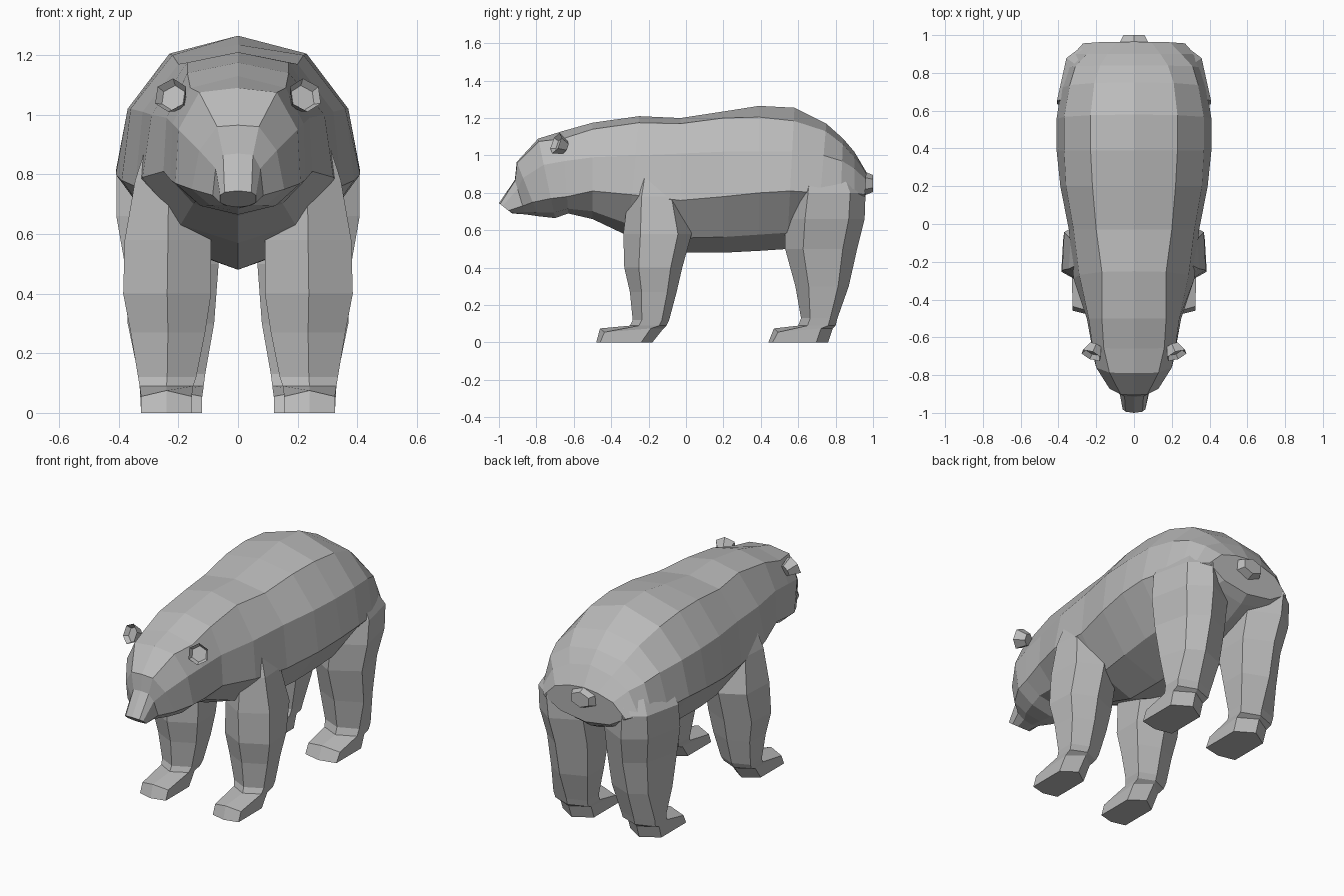
import bpy, bmesh, math
from mathutils import Vector, Matrix

if "Cube" in bpy.data.objects:
    bpy.data.objects.remove(bpy.data.objects["Cube"])

fur = bpy.data.materials.new("grey_fur")
fur.diffuse_color = (0.5, 0.5, 0.5, 1)
fur.use_nodes = True
fur.node_tree.nodes["Principled BSDF"].inputs["Base Color"].default_value = fur.diffuse_color


def finish(name, bm):
    bmesh.ops.recalc_face_normals(bm, faces=bm.faces)
    me = bpy.data.meshes.new(name)
    bm.to_mesh(me)
    bm.free()
    me.materials.append(fur)
    ob = bpy.data.objects.new(name, me)
    bpy.context.collection.objects.link(ob)
    return ob


def loft(name, rings):
    """Skin a list of equal-length closed rings and cap both ends."""
    bm = bmesh.new()
    vs = [[bm.verts.new(p) for p in r] for r in rings]
    n = len(vs[0])
    for a, b in zip(vs, vs[1:]):
        for i in range(n):
            j = (i + 1) % n
            bm.faces.new((a[i], a[j], b[j], b[i]))
    bm.faces.new(vs[0])
    bm.faces.new(vs[-1])
    return finish(name, bm)


# Sections: y top, y bottom, z top, then half width / z of
# back edge, flank and belly edge, then z bottom
head = [
    (-1.0, -.93, .745, .045, .74, .06, .73, .06, .705, .69),
    (-.915, -.86, .87, .05, .865, .075, .82, .085, .73, .685),
    (-.905, -.79, .965, .07, .96, .13, .88, .155, .75, .675),
    (-.79, -.70, 1.09, .13, 1.075, .20, .95, .21, .77, .665),
    (-.66, -.63, 1.13, .16, 1.09, .22, .97, .225, .78, .69),
]
torso = [
    (-.50, -.50, 1.175, .17, 1.14, .24, .99, .25, .81, .66),
    (-.25, -.31, 1.21, .17, 1.175, .29, 1.0, .32, .79, .57),
    (-.03, -.03, 1.20, .20, 1.17, .32, 1.01, .345, .76, .48),
    (.20, .20, 1.235, .22, 1.20, .36, 1.02, .39, .78, .48),
    (.39, .39, 1.265, .23, 1.205, .37, 1.02, .41, .80, .49),
    (.58, .54, 1.255, .23, 1.185, .37, 1.02, .41, .81, .50),
    (.75, .70, 1.17, .21, 1.13, .34, 1.0, .385, .80, .57),
    (.84, .82, 1.09, .18, 1.06, .31, .97, .355, .80, .62),
    (.90, .90, 1.02, .14, .99, .25, .93, .32, .80, .66),
    (.965, .95, .91, .09, .90, .19, .87, .27, .79, .70),
]


def body_ring(s):
    yt, yb, zt, w1, z1, w2, z2, w3, z3, zb = s
    half = [(w1, z1), (w2, z2), (w3, z3), (w3 * .6, zb + .28 * (z3 - zb))]
    pts = [(0, zt)] + half + [(0, zb)] + [(-x, z) for x, z in reversed(half)]
    return [(x, yt + (yb - yt) * (zt - z) / (zt - zb), z) for x, z in pts]


loft("body_and_head", [body_ring(s) for s in head + torso])


# Six-sided leg sections: z, y front, y back, x inner, x outer
def leg_ring(s, side, taper):
    z, yf, yb, xi, xo = s
    d, xc = yb - yf, (xi + xo) / 2
    toe = z < .085                      # paws are squarer at the front
    f = .07 if toe else .25
    t = 0 if z < .2 else taper
    drop = .02 if toe and z > .01 else 0
    pts = [(xc, yf, z), (xo, yf + f * d, z - drop), (xo - t, yf + .8 * d, z),
           (xc, yb, z), (xi, yf + .8 * d, z), (xi, yf + f * d, z - drop)]
    return [(side * x, y, zz) for x, y, zz in pts]


front_leg = [
    (.95, -.27, -.03, .15, .29), (.78, -.31, -.02, .12, .345),
    (.58, -.335, .03, .09, .38), (.40, -.33, -.02, .09, .385),
    (.27, -.30, -.05, .11, .36), (.12, -.285, -.09, .14, .335),
    (.09, -.30, -.105, .15, .33), (.075, -.46, -.12, .155, .325),
    (0, -.48, -.18, .155, .325),
]
rear_leg = [
    (.95, .60, .88, .12, .33), (.80, .55, .96, .09, .408),
    (.66, .53, .955, .07, .408), (.50, .53, .915, .065, .38),
    (.30, .585, .87, .08, .37), (.13, .615, .81, .11, .335),
    (.09, .60, .80, .115, .33), (.075, .47, .785, .12, .328),
    (0, .44, .76, .12, .325),
]
for side, label in ((1, "left"), (-1, "right")):
    loft(label + "_front_leg", [leg_ring(s, side, .01) for s in front_leg])
    loft(label + "_rear_leg", [leg_ring(s, side, .05) for s in rear_leg])

    # Ear: short hexagonal cup facing forward and outward
    bm = bmesh.new()
    bmesh.ops.create_cone(bm, cap_ends=True, segments=6,
                          radius1=.035, radius2=.06, depth=.06)
    cup = max(bm.faces, key=lambda f: f.calc_center_median().z)
    bmesh.ops.inset_region(bm, faces=[cup], thickness=.016, depth=0)
    bmesh.ops.translate(bm, verts=cup.verts, vec=(0, 0, -.025))
    facing = Vector((side * .35, -.85, .35)).to_track_quat('Z', 'Y')
    bm.transform(Matrix.Translation((side * .215, -.67, 1.055))
                 @ facing.to_matrix().to_4x4())
    finish(label + "_ear", bm)

# Stubby tail
bm = bmesh.new()
bmesh.ops.create_cone(bm, cap_ends=True, segments=6,
                      radius1=.11, radius2=.065, depth=.08)
bm.transform(Matrix.Translation((0, .96, .85)) @ Matrix.Diagonal((1, 1, .7, 1))
             @ Matrix.Rotation(-math.pi / 2, 4, 'X'))
finish("tail", bm)
